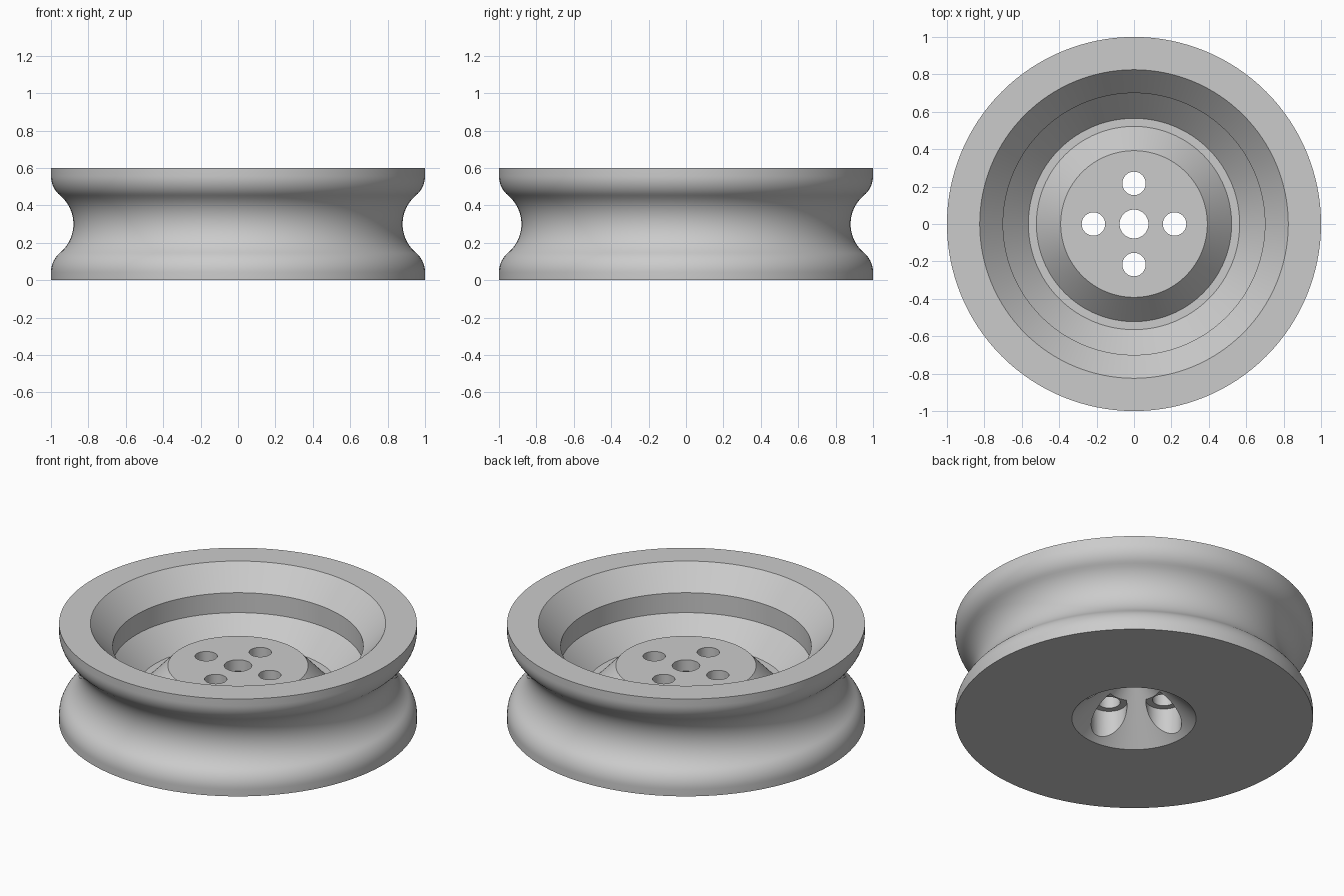
import bpy, bmesh
from math import sin, cos, pi, radians
from mathutils import Vector

if "Cube" in bpy.data.objects:
    bpy.data.objects.remove(bpy.data.objects["Cube"], do_unlink=True)

metal = bpy.data.materials.new("light_grey_metal")
metal.use_nodes = True
GREY = (0.6, 0.6, 0.6, 1)
metal.diffuse_color = GREY
metal.node_tree.nodes["Principled BSDF"].inputs["Base Color"].default_value = GREY


def lathe(name, profile, steps, closed):
    """Revolve a list of (radius, height) points about z."""
    bm = bmesh.new()
    verts = [bm.verts.new((r, 0, z)) for r, z in profile]
    edges = [bm.edges.new(pair) for pair in zip(verts, verts[1:])]
    if closed:
        edges.append(bm.edges.new((verts[-1], verts[0])))
    bmesh.ops.spin(bm, geom=verts + edges, cent=(0, 0, 0), axis=(0, 0, 1),
                   angle=2 * pi, steps=steps, use_duplicate=False)
    bmesh.ops.remove_doubles(bm, verts=bm.verts, dist=1e-5)
    bmesh.ops.recalc_face_normals(bm, faces=bm.faces)
    mesh = bpy.data.meshes.new(name)
    bm.to_mesh(mesh)
    bm.free()
    mesh.materials.append(metal)
    obj = bpy.data.objects.new(name, mesh)
    bpy.context.collection.objects.link(obj)
    return obj


# Outer groove: rounded lip flowing into a concave waist, mirrored about mid height
HEIGHT, MID, WAIST, GROOVE_R, SWEEP, N = 0.6, 0.3, 0.88, 0.2, radians(50), 9
LIP_R = (1 - WAIST) / (1 - cos(SWEEP)) - GROOVE_R
LIP_Z = MID + (GROOVE_R + LIP_R) * sin(SWEEP)
angles = [SWEEP * i / N for i in range(N + 1)]
upper = [(WAIST + GROOVE_R * (1 - cos(a)), MID + GROOVE_R * sin(a)) for a in angles]
upper += [(1 - LIP_R * (1 - cos(a)), LIP_Z - LIP_R * sin(a)) for a in reversed(angles[:-1])]
lower = [(r, HEIGHT - z) for r, z in reversed(upper[1:])]

# Stepped dish with a raised hub on top, conical recess underneath
dish = [(1, HEIGHT), (0.825, HEIGHT), (0.7, 0.463), (0.7, 0.34), (0.565, 0.2),
        (0.522, 0.2), (0.392, 0.34), (0.077, 0.34)]
recess = [(0.077, 0.27), (0.347, 0), (1, 0)]
wheel = lathe("grooved_wheel", lower + upper + dish + recess, 128, True)

# Four counterbored bolt holes
bore = [(0, -0.1), (0.1, -0.1), (0.1, 0.2), (0.0625, 0.2), (0.0625, 0.5), (0, 0.5)]
bpy.context.view_layer.objects.active = wheel
for i in range(4):
    cutter = lathe("bolt_hole_cutter", bore, 48, False)
    cutter.location = Vector((0.217 * cos(i * pi / 2), 0.217 * sin(i * pi / 2), 0))
    cutter.hide_render = True
    cut = wheel.modifiers.new("bolt_hole", "BOOLEAN")
    cut.operation, cut.solver, cut.object = "DIFFERENCE", "EXACT", cutter
    bpy.context.view_layer.update()
    bpy.ops.object.modifier_apply(modifier=cut.name)
    bpy.data.objects.remove(cutter, do_unlink=True)

# Smooth round surfaces, crisp edges
bpy.ops.object.select_all(action="DESELECT")
wheel.select_set(True)
bpy.ops.object.shade_smooth_by_angle(angle=radians(25))
